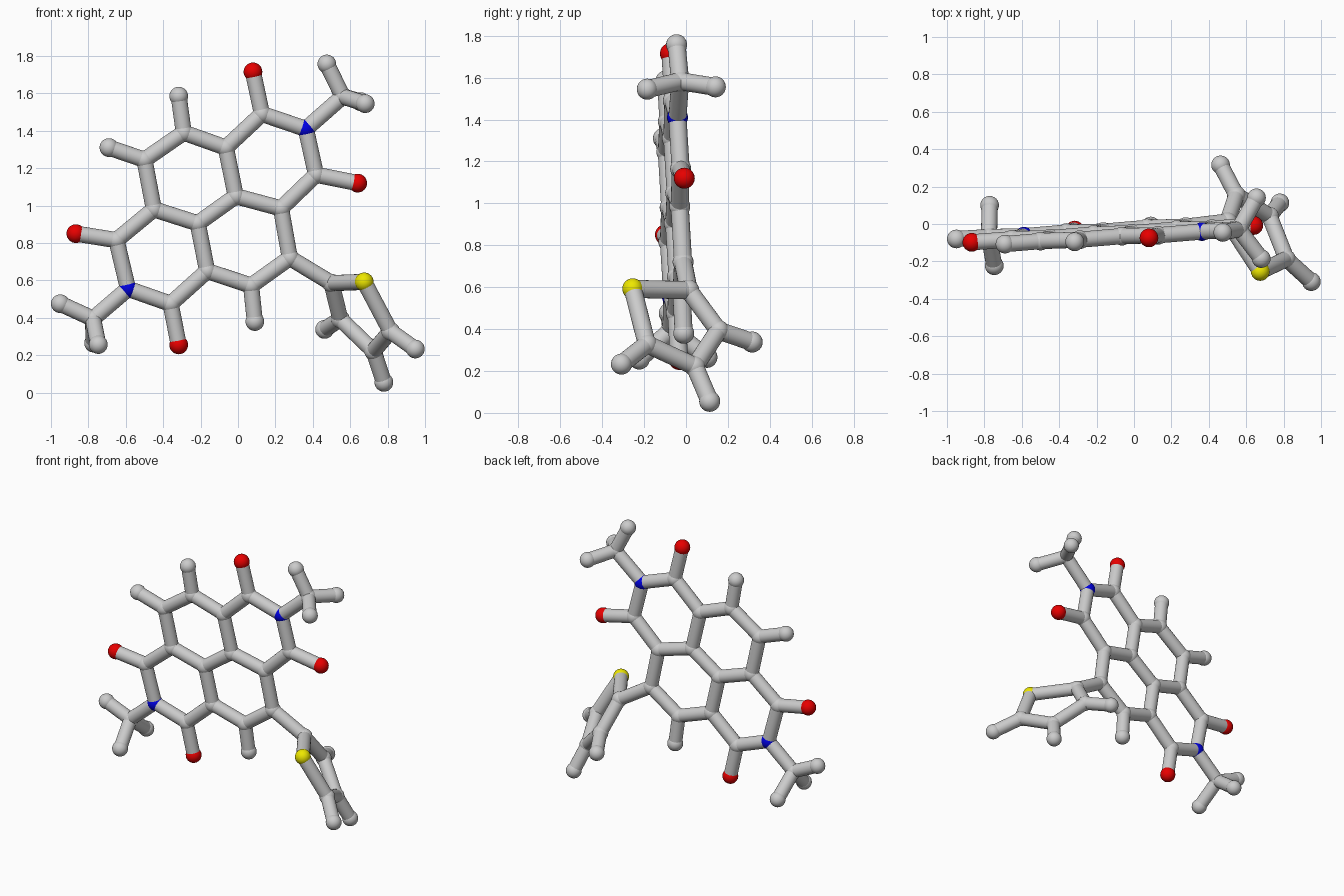
import bpy
from mathutils import Vector

if "Cube" in bpy.data.objects:
    bpy.data.objects.remove(bpy.data.objects["Cube"])

BALL, STICK = 0.05, 0.043

# Flat fused-ring core: (x, z) in a slightly tilted plane
flat = {
    "C1": (-0.29, 1.39), "C2": (-0.50, 1.245), "C3": (-0.45, 0.98),
    "C4": (-0.215, 0.905), "C5": (-0.012, 1.05), "C6": (-0.065, 1.31),
    "C7": (0.128, 1.49), "N1": (0.363, 1.41), "C8": (0.417, 1.165),
    "C9": (0.23, 0.985), "C10": (0.277, 0.72), "C11": (0.07, 0.572),
    "C12": (-0.165, 0.65), "C13": (-0.65, 0.815), "N2": (-0.588, 0.555),
    "C14": (-0.36, 0.475),
    "O1": (0.08, 1.715), "O2": (0.64, 1.12), "O3": (-0.867, 0.85), "O4": (-0.317, 0.255),
    "H1": (-0.317, 1.585), "H2": (-0.69, 1.31), "H3": (0.09, 0.38),
}
atoms = {k: Vector((x, 0.001 + 0.068 * x - 0.047 * z, z)) for k, (x, z) in flat.items()}

# Two methyl groups and the twisted five-membered ring
solid = {
    "C15": (0.56, -0.028, 1.583), "H4": (0.475, -0.045, 1.757),
    "H5": (0.68, -0.185, 1.545), "H6": (0.655, 0.14, 1.556),
    "C16": (-0.775, -0.07, 0.395), "H7": (-0.95, -0.08, 0.475),
    "H8": (-0.747, -0.223, 0.257), "H9": (-0.772, 0.10, 0.265),
    "C17": (0.50, 0.013, 0.585), "S1": (0.675, -0.254, 0.592),
    "C18": (0.815, -0.187, 0.328), "C19": (0.725, 0.042, 0.222),
    "C20": (0.547, 0.155, 0.393), "H10": (0.948, -0.308, 0.233),
    "H11": (0.78, 0.113, 0.055), "H12": (0.463, 0.316, 0.338),
}
atoms.update({k: Vector(v) for k, v in solid.items()})

# Bonds written as chains of neighbours
chains = [
    "C1 C2 C3 C4 C5 C6 C1", "C6 C7 N1 C8 C9 C5", "C9 C10 C11 C12 C4",
    "C3 C13 N2 C14 C12", "O1 C7", "O2 C8", "O3 C13", "O4 C14",
    "H1 C1", "H2 C2", "H3 C11",
    "N1 C15 H4", "H5 C15 H6", "N2 C16 H7", "H8 C16 H9",
    "C10 C17 S1 C18 C19 C20 C17", "C18 H10", "C19 H11", "C20 H12",
]


def material(name, rgb):
    m = bpy.data.materials.new(name)
    m.diffuse_color = (*rgb, 1)
    m.use_nodes = True
    m.node_tree.nodes["Principled BSDF"].inputs["Base Color"].default_value = m.diffuse_color
    return m


kinds = {
    "C": ("carbon_ball", None), "H": ("hydrogen_ball", None),
    "O": ("oxygen_ball", material("red", (0.8, 0.0, 0.0))),
    "N": ("nitrogen_ball", material("blue", (0.0, 0.0, 0.75))),
    "S": ("sulphur_ball", material("yellow", (0.85, 0.8, 0.0))),
}

# Balls
for key, pos in atoms.items():
    label, mat = kinds[key[0]]
    bpy.ops.mesh.primitive_uv_sphere_add(segments=24, ring_count=16, radius=BALL, location=pos)
    ob = bpy.context.object
    ob.name = label + "_" + key[1:]
    if mat:
        ob.data.materials.append(mat)
    bpy.ops.object.shade_smooth_by_angle()

# Sticks
for chain in chains:
    names = chain.split()
    for a, b in zip(names, names[1:]):
        d = atoms[b] - atoms[a]
        bpy.ops.mesh.primitive_cylinder_add(
            vertices=24, radius=STICK, depth=d.length,
            location=(atoms[a] + atoms[b]) / 2,
            rotation=d.to_track_quat('Z', 'Y').to_euler())
        bpy.context.object.name = "stick_" + a + "_" + b
        bpy.ops.object.shade_smooth_by_angle()
